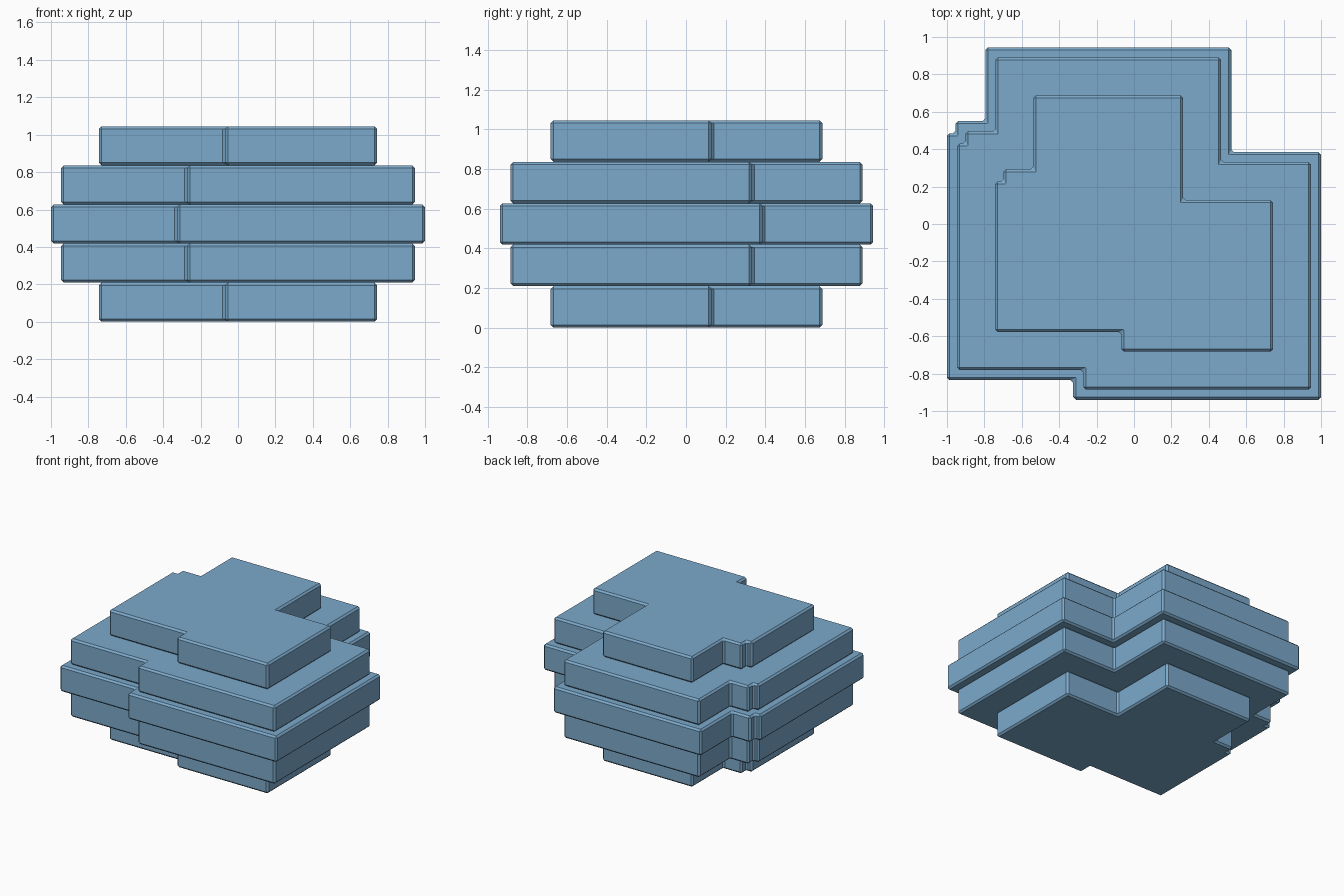
import bpy
import bmesh
from mathutils import Vector

cube = bpy.data.objects.get("Cube")
if cube:
    bpy.data.objects.remove(cube, do_unlink=True)

# Single blue colour
BLUE = (0.2, 0.4, 0.6, 1.0)
blue = bpy.data.materials.new("soft_blue")
blue.use_nodes = True
blue.diffuse_color = BLUE
blue.node_tree.nodes["Principled BSDF"].inputs["Base Color"].default_value = BLUE

LAYER = 0.209
BEVEL = 0.014

# Footprint of the widest slab, counter-clockwise
OUTLINE = [Vector(p) for p in (
    (-1, -0.835), (-0.325, -0.835), (-0.325, -0.94), (1, -0.94),
    (1, 0.385), (0.52, 0.385), (0.52, 0.945), (-0.795, 0.945),
    (-0.795, 0.55), (-0.955, 0.55), (-0.955, 0.485), (-1, 0.485))]


def inset_outline(points, amount):
    """Move every right-angled side inward by the same amount."""
    result = []
    for i, p in enumerate(points):
        before = (p - points[i - 1]).normalized()
        after = (points[(i + 1) % len(points)] - p).normalized()
        result.append(p + amount * (before.orthogonal() + after.orthogonal()))
    return result


def slab(name, inset, level):
    """Extrude the footprint into one chamfered slab."""
    bm = bmesh.new()
    base = level * LAYER
    verts = [bm.verts.new((p.x, p.y, base)) for p in inset_outline(OUTLINE, inset)]
    face = bm.faces.new(verts)
    extruded = bmesh.ops.extrude_face_region(bm, geom=[face])["geom"]
    top = [v for v in extruded if isinstance(v, bmesh.types.BMVert)]
    bmesh.ops.translate(bm, vec=(0, 0, LAYER), verts=top)
    bmesh.ops.recalc_face_normals(bm, faces=bm.faces)
    mesh = bpy.data.meshes.new(name)
    bm.to_mesh(mesh)
    bm.free()
    mesh.materials.append(blue)
    obj = bpy.data.objects.new(name, mesh)
    bpy.context.collection.objects.link(obj)
    chamfer = obj.modifiers.new("chamfer", "BEVEL")
    chamfer.width = BEVEL
    chamfer.segments = 1
    chamfer.limit_method = "ANGLE"


# Stack of slabs, widest in the middle
SLABS = (("bottom_slab", 0.257), ("lower_slab", 0.054), ("middle_slab", 0),
         ("upper_slab", 0.054), ("top_slab", 0.257))
for level, (name, inset) in enumerate(SLABS):
    slab(name, inset, level)
